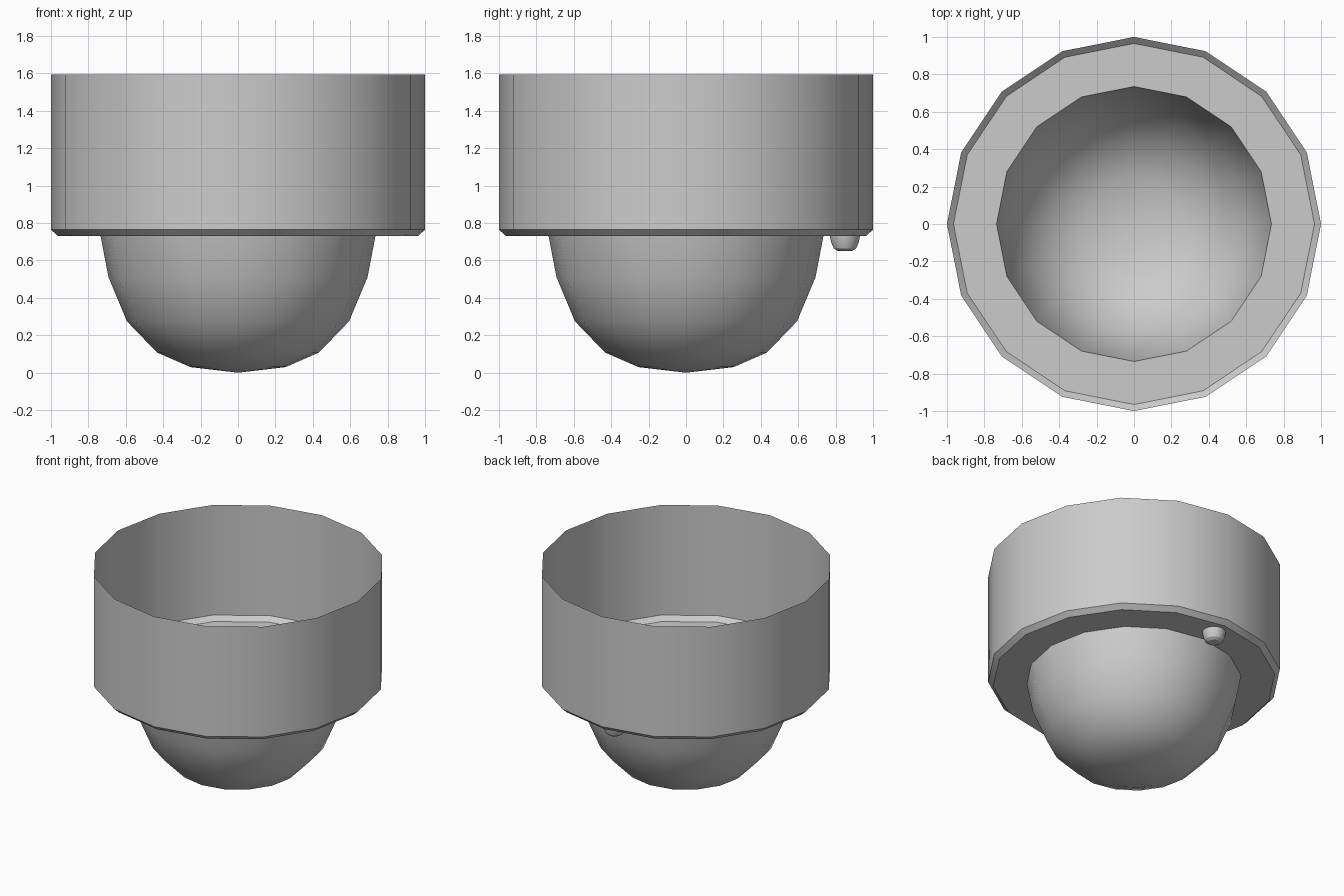
import bpy, bmesh, math

if "Cube" in bpy.data.objects:
    bpy.data.objects.remove(bpy.data.objects["Cube"])


def lathe(name, profile, sides, y=0.0, cap=False):
    """Turn a (radius, z) profile, listed bottom to top, around a vertical axis."""
    bm = bmesh.new()
    rings = []
    for r, z in profile:
        if r == 0:
            rings.append([bm.verts.new((0, y, z))] * sides)
        else:
            rings.append([bm.verts.new((r * math.cos(2 * math.pi * i / sides),
                                        y + r * math.sin(2 * math.pi * i / sides), z))
                          for i in range(sides)])
    for low, high in zip(rings, rings[1:]):
        for i in range(sides):
            j = (i + 1) % sides
            quad = [low[i], low[j], high[j], high[i]]
            bm.faces.new(list(dict.fromkeys(quad)))
    if cap:
        bm.faces.new(rings[-1])
    mesh = bpy.data.meshes.new(name)
    bm.to_mesh(mesh)
    bm.free()
    obj = bpy.data.objects.new(name, mesh)
    bpy.context.collection.objects.link(obj)
    bpy.ops.object.select_all(action='DESELECT')
    obj.select_set(True)
    bpy.context.view_layer.objects.active = obj
    bpy.ops.object.shade_smooth_by_angle(angle=math.radians(30))
    return obj


FLOOR = 0.732

# open-topped housing: flat ring floor, chamfer and single-skin wall
lathe("housing", [(0.735, FLOOR), (0.965, FLOOR), (1.0, 0.765), (1.0, 1.595)], 16)

# hanging dome, open at the top
lathe("dome", [(0, 0), (0.255, 0.03), (0.433, 0.108), (0.594, 0.275),
               (0.693, 0.512), (0.735, FLOOR)], 16)

# small indicator bulb under the floor at the back
lathe("indicator_bulb", [(0, 0.65), (0.04, 0.652), (0.06, 0.665),
                         (0.075, 0.70), (0.08, FLOOR)], 32, y=0.85, cap=True)
